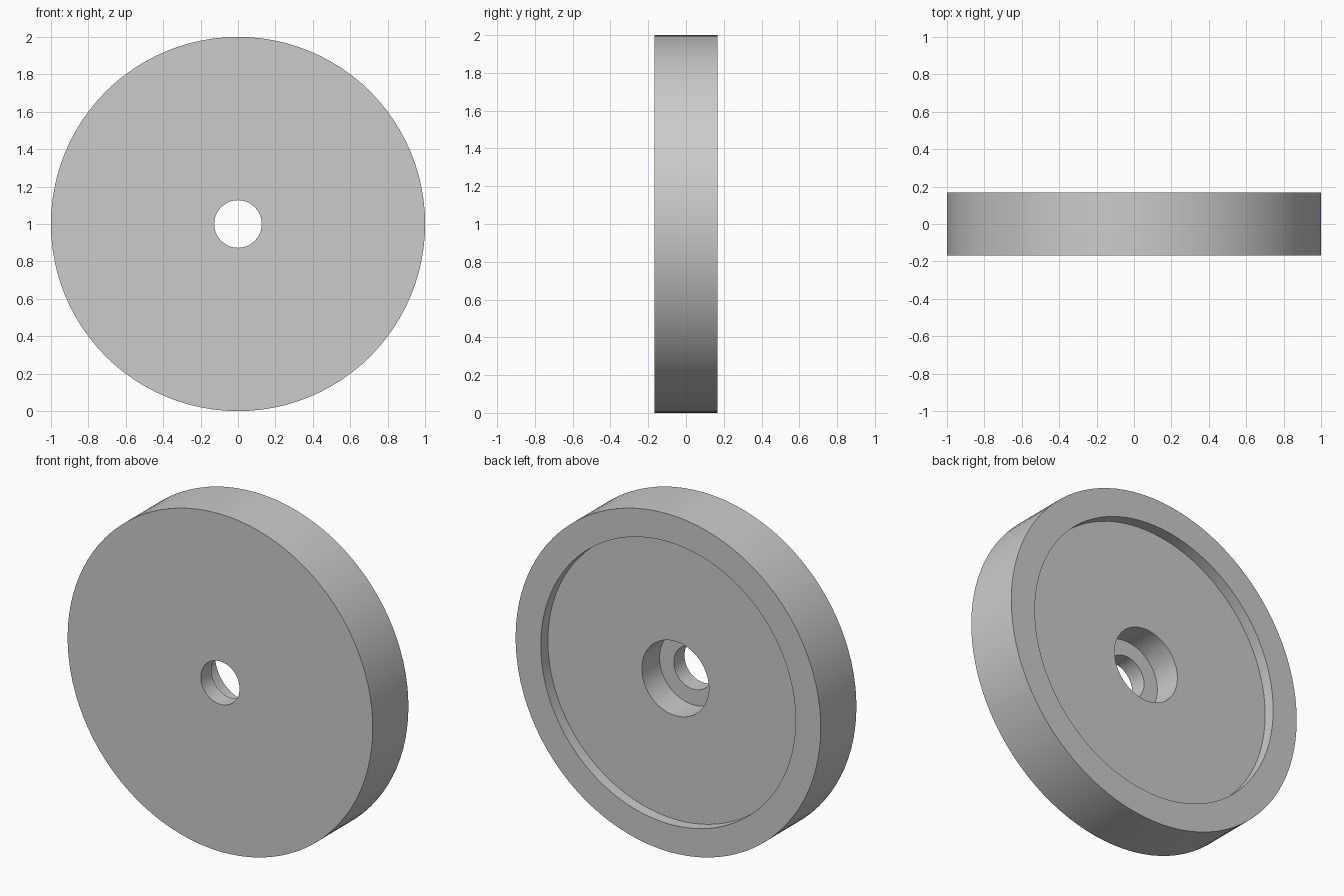
import bpy
import bmesh
import math
from mathutils import Matrix, Vector

default_cube = bpy.data.objects.get("Cube")
if default_cube:
    bpy.data.objects.remove(default_cube, do_unlink=True)

SEGMENTS = 96

# Single flat grey material
grey = bpy.data.materials.new("light_grey")
grey.use_nodes = True
colour = (0.6, 0.6, 0.6, 1.0)
grey.diffuse_color = colour
grey.node_tree.nodes["Principled BSDF"].inputs["Base Color"].default_value = colour


def lathe(name, profile, centre):
    """Turn a closed (radius, y) profile around the y axis."""
    bm = bmesh.new()
    verts = [bm.verts.new((r, y, 0)) for r, y in profile]
    edges = [bm.edges.new((v, verts[(i + 1) % len(verts)])) for i, v in enumerate(verts)]
    bmesh.ops.spin(bm, geom=verts + edges, cent=(0, 0, 0), axis=(0, 1, 0),
                   angle=math.tau, steps=SEGMENTS, use_duplicate=False)
    bmesh.ops.remove_doubles(bm, verts=bm.verts, dist=0.0001)
    bmesh.ops.recalc_face_normals(bm, faces=bm.faces)
    bmesh.ops.transform(bm, matrix=Matrix.Translation(Vector(centre)), verts=bm.verts)
    mesh = bpy.data.meshes.new(name)
    bm.to_mesh(mesh)
    bm.free()
    mesh.materials.append(grey)
    obj = bpy.data.objects.new(name, mesh)
    bpy.context.collection.objects.link(obj)
    return obj


# Disc section: plain front, raised back rim, shallow recess, counterbored hole
front, back = -0.167, 0.167
recess_floor, bore_ledge = 0.1, -0.067
outer, recess, counterbore, hole = 1.0, 0.835, 0.22, 0.127
disc = lathe("recessed_disc", [
    (hole, front), (outer, front),
    (outer, back), (recess, back),
    (recess, recess_floor), (counterbore, recess_floor),
    (counterbore, bore_ledge), (hole, bore_ledge),
], (0, 0, 1))

# Smooth curved walls, crisp rims
bpy.ops.object.select_all(action="DESELECT")
disc.select_set(True)
bpy.context.view_layer.objects.active = disc
bpy.ops.object.shade_smooth_by_angle(angle=math.radians(30))
